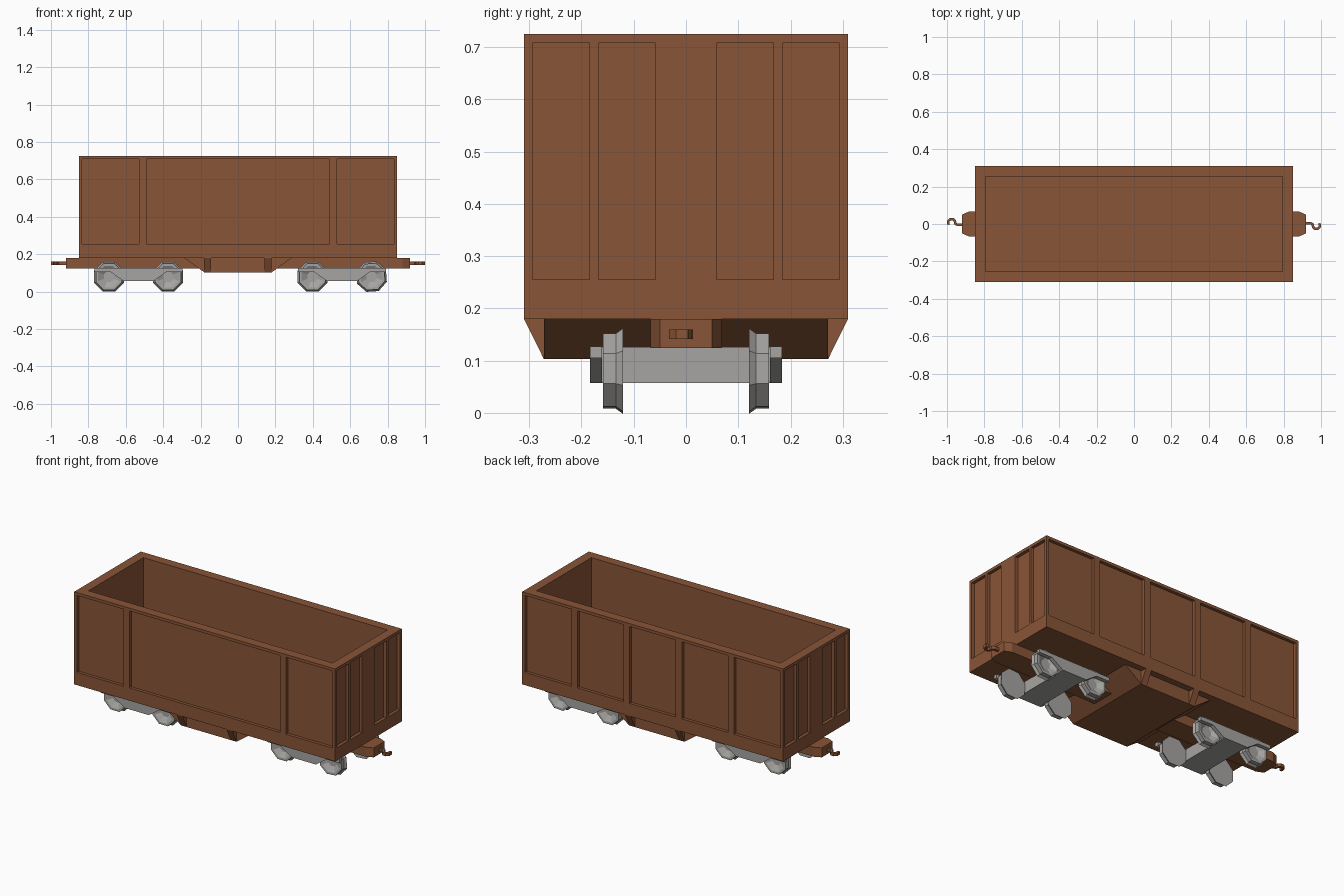
import bpy, bmesh, math
from mathutils import Vector, Matrix

if "Cube" in bpy.data.objects:
    bpy.data.objects.remove(bpy.data.objects["Cube"])


def material(name, rgb):
    m = bpy.data.materials.new(name)
    m.diffuse_color = (*rgb, 1)
    m.use_nodes = True
    m.node_tree.nodes["Principled BSDF"].inputs["Base Color"].default_value = m.diffuse_color
    return m


BROWN = material("rust_brown", (0.25, 0.09, 0.038))
GREY = material("light_grey", (0.38, 0.375, 0.36))


def finish(name, bm, mat):
    bmesh.ops.recalc_face_normals(bm, faces=bm.faces)
    me = bpy.data.meshes.new(name)
    bm.to_mesh(me)
    bm.free()
    me.materials.append(mat)
    ob = bpy.data.objects.new(name, me)
    bpy.context.collection.objects.link(ob)
    return ob


def add_box(bm, x0, x1, y0, y1, z0, z1):
    mat = Matrix.Translation(((x0 + x1) / 2, (y0 + y1) / 2, (z0 + z1) / 2))
    mat = mat @ Matrix.Diagonal((x1 - x0, y1 - y0, z1 - z0, 1))
    bmesh.ops.create_cube(bm, size=1, matrix=mat)


def add_prism(bm, pts, axis, a, b):
    """Extrude a 2D outline along an axis from a to b."""
    place = {"x": lambda u, v, w: (w, u, v),
             "y": lambda u, v, w: (u, w, v),
             "z": lambda u, v, w: (u, v, w)}[axis]
    f = bm.faces.new([bm.verts.new(place(u, v, a)) for u, v in pts])
    d = Vector(place(0, 0, b - a))
    new = bmesh.ops.extrude_face_region(bm, geom=[f])["geom"]
    for g in new:
        if isinstance(g, bmesh.types.BMVert):
            g.co += d


L, W, Z0, Z1 = 0.85, 0.31, 0.18, 0.725
P0, P1, DEPTH = 0.255, 0.708, 0.018

# Open body: solid box with the hold and the wall panels cut out
bm = bmesh.new()
add_box(bm, -L, L, -W, W, Z0, Z1)
body = finish("wagon_body", bm, BROWN)

bm = bmesh.new()
add_box(bm, -0.795, 0.795, -0.255, 0.255, 0.2, 0.9)
front_panels = [(-0.833, -0.53), (-0.49, 0.49), (0.53, 0.833)]
back_panels = [(-0.833, -0.53), (-0.49, -0.19), (-0.15, 0.15), (0.19, 0.49), (0.53, 0.833)]
for a, b in front_panels:
    add_box(bm, a, b, -W - 0.1, -W + DEPTH, P0, P1)
for a, b in back_panels:
    add_box(bm, a, b, W - DEPTH, W + 0.1, P0, P1)
for s in (-1, 1):
    for a, b in [(-0.294, -0.185), (-0.167, -0.058), (0.058, 0.167), (0.185, 0.294)]:
        xa, xb = sorted((s * (L - DEPTH), s * (L + 0.1)))
        add_box(bm, xa, xb, a, b, P0, P1)
cutter = finish("panel_cutter", bm, BROWN)
cutter.hide_render = True

mod = body.modifiers.new("cut", "BOOLEAN")
mod.object = cutter
mod.operation = "DIFFERENCE"
mod.solver = "EXACT"
bpy.context.view_layer.update()
cut = bpy.data.meshes.new_from_object(body.evaluated_get(bpy.context.evaluated_depsgraph_get()))
body.modifiers.clear()
body.data = cut
bpy.data.objects.remove(cutter)

# Centre sill with tapered ends
bm = bmesh.new()
right = [(0.92, -0.05), (0.92, 0.05), (0.88, 0.068)]
outline = [(0.88, -0.068)] + right + [(-0.88, 0.068)] + [(-0.92, 0.05), (-0.92, -0.05), (-0.88, -0.068)]
add_prism(bm, outline, "z", 0.124, Z0)
finish("centre_sill", bm, BROWN)

# Underfloor hopper with sloping ends
bm = bmesh.new()
add_prism(bm, [(-0.287, Z0), (-0.18, 0.103), (0.18, 0.103), (0.287, Z0)], "y", -0.272, 0.272)
finish("underfloor_hopper", bm, BROWN)

# Triangular brackets beside the hopper
bm = bmesh.new()
for s in (-1, 1):
    for x in (-0.182, 0.142):
        add_prism(bm, [(s * W, Z0), (s * 0.272, Z0), (s * 0.272, 0.103)], "x", x, x + 0.038)
finish("hopper_brackets", bm, BROWN)

# Coupling hooks, one at each end, turned half round
path = [Vector(p) for p in [(0.91, 0.005), (0.945, 0.005), (0.955, -0.002), (0.958, -0.017),
                            (0.968, -0.026), (0.982, -0.026), (0.992, -0.017), (0.993, 0.004)]]
left_side, right_side = [], []
for i, p in enumerate(path):
    t = (path[min(i + 1, len(path) - 1)] - path[max(i - 1, 0)]).normalized()
    n = Vector((-t.y, t.x)) * 0.007
    left_side.append(p + n)
    right_side.append(p - n)
for s, name in ((1, "right_hook"), (-1, "left_hook")):
    bm = bmesh.new()
    for i in range(len(path) - 1):
        quad = [left_side[i], left_side[i + 1], right_side[i + 1], right_side[i]]
        add_prism(bm, [(s * p.x, s * p.y) for p in quad], "z", 0.141, 0.16)
    # Weld the segments and drop the walls between them
    bmesh.ops.remove_doubles(bm, verts=bm.verts, dist=0.0001)
    bm.faces.ensure_lookup_table()
    inner = [f for f in bm.faces if all(len(e.link_faces) > 2 for e in f.edges if abs(e.verts[0].co.z - e.verts[1].co.z) < 0.001)]
    inner = [f for f in inner if abs(f.normal.z) < 0.5]
    bmesh.ops.delete(bm, geom=inner, context="FACES_ONLY")
    finish(name, bm, BROWN)


def wheel(name, x, side, turn):
    """Eight-sided flanged wheel with a dished outer face."""
    bm = bmesh.new()
    profile = [(0.121, 0.086), (0.134, 0.076), (0.159, 0.076), (0.159, 0.062), (0.14, 0.03)]
    rings = []
    for y, r in profile:
        ring = []
        for k in range(8):
            a = math.radians(turn + 22.5 + 45 * k)
            ring.append(bm.verts.new((x + r * math.cos(a), side * y, 0.08 + r * math.sin(a))))
        rings.append(ring)
    for r0, r1 in zip(rings, rings[1:]):
        for k in range(8):
            j = (k + 1) % 8
            bm.faces.new((r0[k], r0[j], r1[j], r1[k]))
    bm.faces.new(rings[0])
    bm.faces.new(rings[-1])
    finish(name, bm, GREY)


# Two bogies: side frames, cross bolster and four wheels each
for cx, end in ((-0.532, "left"), (0.556, "right")):
    bm = bmesh.new()
    half = [(0.235, 0.127), (0.235, 0.105), (0.15, 0.105), (0.08, 0.057)]
    outline = half + [(-u, v) for u, v in reversed(half)]
    for s in (-1, 1):
        add_prism(bm, [(cx + u, v) for u, v in outline], "y", s * 0.161, s * 0.184)
    finish(end + "_bogie_side_frames", bm, GREY)

    bm = bmesh.new()
    add_box(bm, cx - 0.075, cx + 0.075, -0.165, 0.165, 0.057, 0.126)
    finish(end + "_bogie_bolster", bm, GREY)

    for dx, pos in ((-0.158, "outer" if cx < 0 else "inner"), (0.158, "inner" if cx < 0 else "outer")):
        for s, sn in ((-1, "front"), (1, "back")):
            wheel(f"{end}_{pos}_{sn}_wheel", cx + dx, s, 4 if cx > 0 and dx > 0 else 0)
